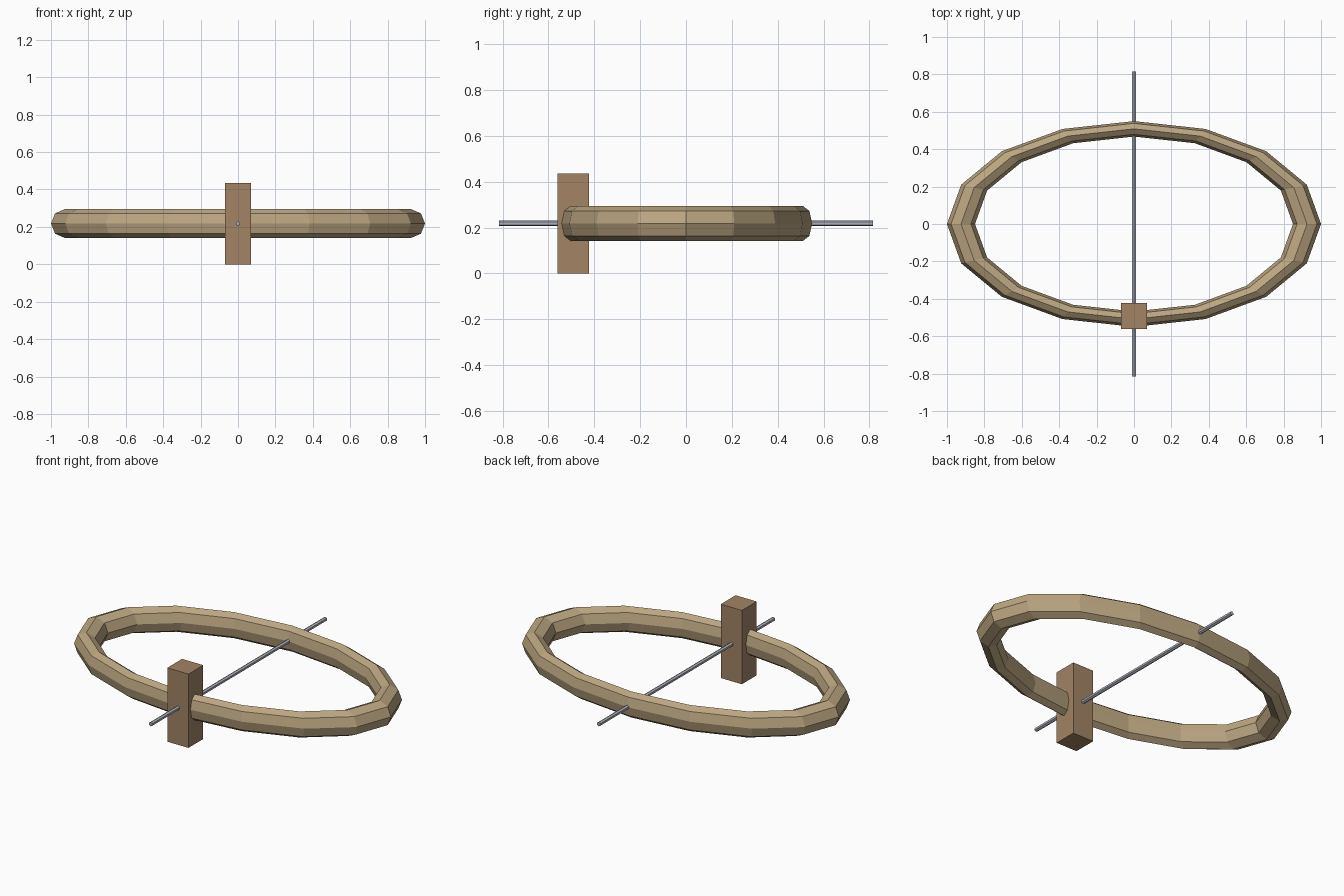
import bpy, bmesh, math

if "Cube" in bpy.data.objects:
    bpy.data.objects.remove(bpy.data.objects["Cube"])

MID_Z = 0.218


def material(name, rgb):
    m = bpy.data.materials.new(name)
    m.diffuse_color = (*rgb, 1)
    m.use_nodes = True
    m.node_tree.nodes["Principled BSDF"].inputs["Base Color"].default_value = m.diffuse_color
    return m


def finish(name, bm, mat):
    bmesh.ops.recalc_face_normals(bm, faces=bm.faces)
    me = bpy.data.meshes.new(name)
    bm.to_mesh(me)
    bm.free()
    me.materials.append(mat)
    ob = bpy.data.objects.new(name, me)
    bpy.context.collection.objects.link(ob)
    return ob


ring_wood = material("ring_wood", (0.50, 0.38, 0.22))
post_wood = material("post_wood", (0.36, 0.23, 0.13))
steel = material("steel", (0.42, 0.44, 0.50))

# oval ring: 16 x 8 torus squashed in y
bpy.ops.mesh.primitive_torus_add(major_segments=16, minor_segments=8,
                                 major_radius=0.925, minor_radius=0.075,
                                 location=(0, 0, MID_Z))
ring = bpy.context.object
ring.name = "oval_ring"
ring.scale = (1, 0.55, 0.077 / 0.075)
ring.data.materials.append(ring_wood)

# upright post at the front of the ring
bm = bmesh.new()
bmesh.ops.create_cube(bm, size=1)
bmesh.ops.scale(bm, vec=(0.138, 0.138, 0.436), verts=bm.verts)
bmesh.ops.translate(bm, vec=(0, -0.492, 0.218), verts=bm.verts)
finish("front_post", bm, post_wood)

# thin six-sided rod running front to back
bpy.ops.mesh.primitive_cylinder_add(vertices=6, radius=0.012, depth=1.63,
                                    location=(0, 0, MID_Z),
                                    rotation=(math.pi / 2, 0, 0))
rod = bpy.context.object
rod.name = "cross_rod"
rod.data.materials.append(steel)
